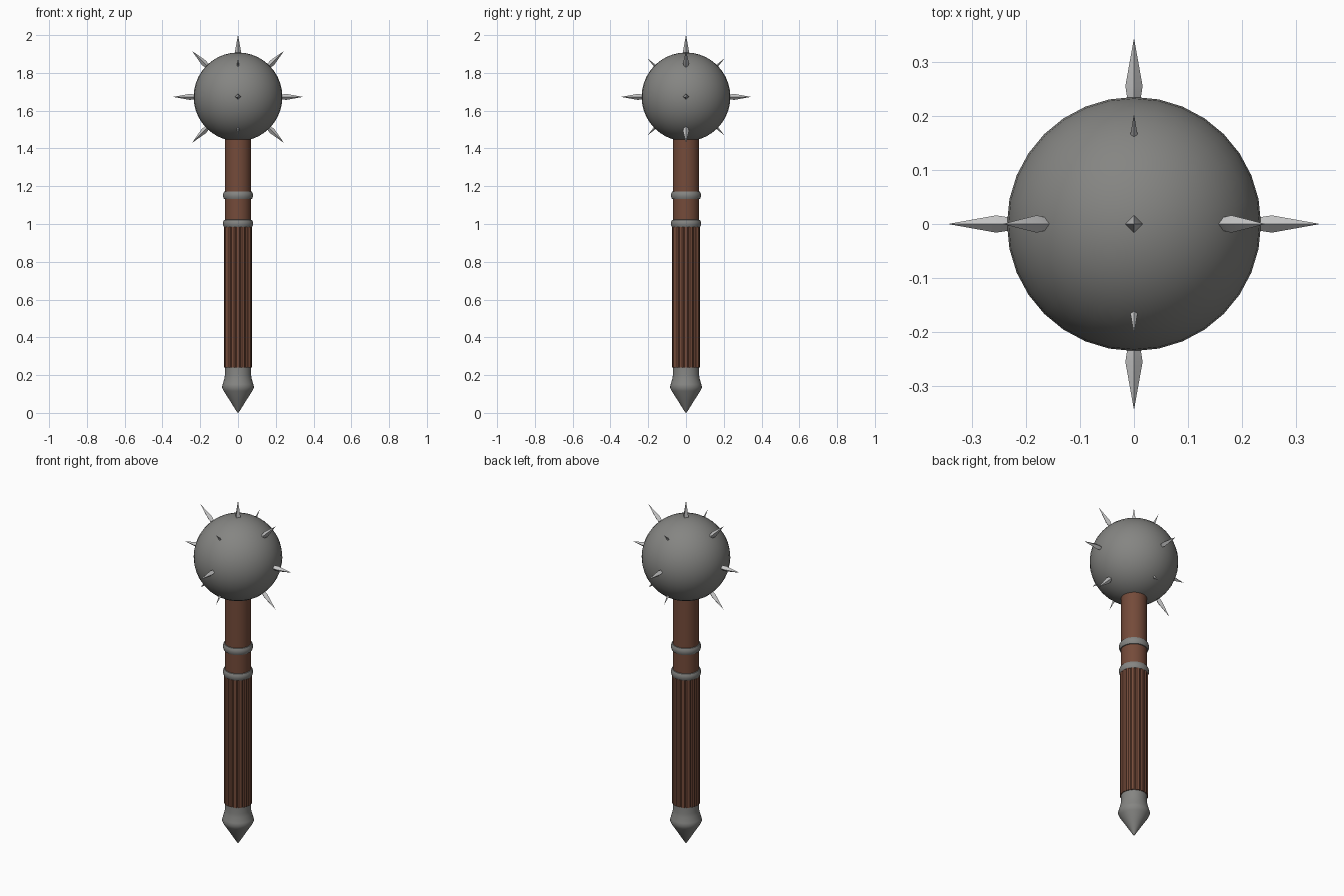
import bpy, bmesh, math
from mathutils import Vector

if "Cube" in bpy.data.objects:
    bpy.data.objects.remove(bpy.data.objects["Cube"])

HEAD_Z = 1.673


def material(name, rgb):
    m = bpy.data.materials.new(name)
    m.diffuse_color = (*rgb, 1)
    m.use_nodes = True
    m.node_tree.nodes["Principled BSDF"].inputs["Base Color"].default_value = m.diffuse_color
    return m


steel = material("dark steel", (0.235, 0.235, 0.225))
bright = material("bright steel", (0.58, 0.58, 0.58))
wood = material("brown wood", (0.175, 0.070, 0.042))


def finish(bm, name, mat, smooth_angle=None):
    bmesh.ops.recalc_face_normals(bm, faces=bm.faces)
    me = bpy.data.meshes.new(name)
    bm.to_mesh(me)
    bm.free()
    me.materials.append(mat)
    ob = bpy.data.objects.new(name, me)
    bpy.context.collection.objects.link(ob)
    if smooth_angle:
        bpy.ops.object.select_all(action='DESELECT')
        ob.select_set(True)
        bpy.context.view_layer.objects.active = ob
        bpy.ops.object.shade_smooth_by_angle(angle=math.radians(smooth_angle))
    return ob


def lathe(name, profile, mat, sides=32, angle=40, radial=lambda i: 1.0):
    """Stack rings of (radius, z); radial(i) scales each ring vertex."""
    bm = bmesh.new()
    rings = []
    for r, z in profile:
        ring = []
        for i in range(sides):
            a = 2 * math.pi * i / sides
            k = r * radial(i)
            ring.append(bm.verts.new((k * math.cos(a), k * math.sin(a), z)))
        rings.append(ring)
    for lo, hi in zip(rings, rings[1:]):
        for i in range(sides):
            j = (i + 1) % sides
            bm.faces.new((lo[i], lo[j], hi[j], hi[i]))
    bm.faces.new(rings[0])
    bm.faces.new(rings[-1])
    return finish(bm, name, mat, angle)


# Ball head
bm = bmesh.new()
bmesh.ops.create_uvsphere(bm, u_segments=32, v_segments=20, radius=0.235)
bmesh.ops.translate(bm, verts=bm.verts, vec=(0, 0, HEAD_Z))
finish(bm, "ball_head", steel, 60)

# Shaft, collars and pommel
lathe("shaft", [(0.069, 0.95), (0.069, 1.47)], wood)
for name, z in (("lower_collar", 1.003), ("upper_collar", 1.152)):
    lathe(name, [(0.066, z - 0.02), (0.074, z - 0.019), (0.079, z - 0.008),
                 (0.079, z + 0.008), (0.074, z + 0.019), (0.066, z + 0.02)], steel)
lathe("pommel", [(0.001, 0.0), (0.012, 0.015), (0.045, 0.068), (0.076, 0.116),
                 (0.085, 0.136), (0.081, 0.152), (0.072, 0.182),
                 (0.069, 0.202), (0.069, 0.245)], steel, angle=50)

# Grip with narrow vertical grooves
lathe("grip", [(0.075, 0.24), (0.075, 0.985)], wood, sides=64, angle=25,
      radial=lambda i: 0.93 if i % 4 == 2 else 1.0)


# Spikes: four-sided, slightly swollen above the ball surface
def spike(name, direction, tip, width=0.016):
    ob = lathe(name, [(width * 0.6, 0.2), (width * 0.75, tip - 0.112),
                      (width, tip - 0.087), (0.0004, tip)],
               bright, sides=4, angle=20)
    d = Vector(direction).normalized()
    ob.rotation_euler = d.to_track_quat('Z', 'Y').to_euler()
    ob.location = (0, 0, HEAD_Z)


spike("top_spike", (0, 0, 1), 0.327)
for s, side in ((1, "right"), (-1, "left")):
    spike(side + "_spike", (s, 0, 0), 0.342)
    spike(side + "_upper_spike", (s, 0, 1), 0.342)
    spike(side + "_lower_spike", (s, 0, -1), 0.342)
for s, side in ((1, "back"), (-1, "front")):
    spike(side + "_spike", (0, s, 0), 0.342)
    spike(side + "_upper_spike", (0, s, 1), 0.285, 0.011)
    spike(side + "_lower_spike", (0, s, -1), 0.285, 0.011)
